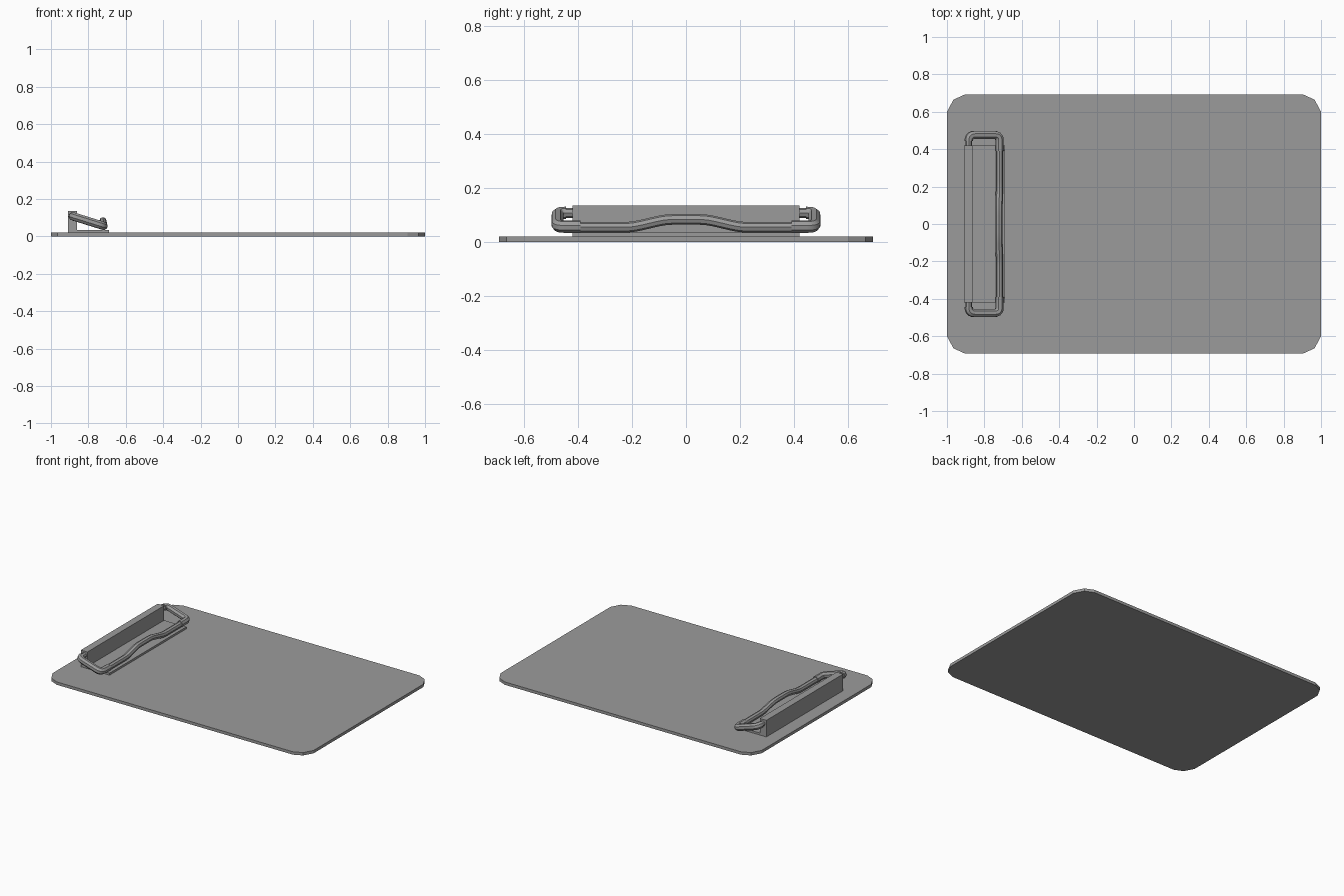
import bpy
import bmesh
from mathutils import Vector

if "Cube" in bpy.data.objects:
    bpy.data.objects.remove(bpy.data.objects["Cube"], do_unlink=True)

grey = bpy.data.materials.new("mid grey")
grey.use_nodes = True
grey.diffuse_color = (0.33, 0.33, 0.33, 1)
grey.node_tree.nodes["Principled BSDF"].inputs["Base Color"].default_value = (0.33, 0.33, 0.33, 1)


def extrude_profile(name, points, direction):
    """Solid made by sweeping a closed profile along a direction."""
    bm = bmesh.new()
    face = bm.faces.new([bm.verts.new(p) for p in points])
    result = bmesh.ops.extrude_face_region(bm, geom=[face])
    moved = [v for v in result["geom"] if isinstance(v, bmesh.types.BMVert)]
    bmesh.ops.translate(bm, verts=moved, vec=direction)
    bmesh.ops.recalc_face_normals(bm, faces=bm.faces)
    mesh = bpy.data.meshes.new(name)
    bm.to_mesh(mesh)
    bm.free()
    mesh.materials.append(grey)
    obj = bpy.data.objects.new(name, mesh)
    bpy.context.collection.objects.link(obj)
    return obj


def round_path(points, radius, steps=5):
    """Replace each inner corner of a path with a small quadratic bend."""
    pts = [Vector(p) for p in points]
    path = [pts[0]]
    for a, b, c in zip(pts, pts[1:], pts[2:]):
        start = b + (a - b).normalized() * radius
        end = b + (c - b).normalized() * radius
        for i in range(steps + 1):
            t = i / steps
            path.append(start * (1 - t) ** 2 + b * 2 * t * (1 - t) + end * t ** 2)
    return path + [pts[-1]]


def wire(name, path, radius):
    """Round wire along a path, turned into a smooth mesh."""
    curve = bpy.data.curves.new(name, "CURVE")
    curve.dimensions = "3D"
    curve.bevel_depth = radius
    curve.bevel_resolution = 2
    curve.use_fill_caps = True
    spline = curve.splines.new("POLY")
    spline.points.add(len(path) - 1)
    for point, co in zip(spline.points, path):
        point.co = (*co, 1)
    curve.materials.append(grey)
    obj = bpy.data.objects.new(name, curve)
    bpy.context.collection.objects.link(obj)
    bpy.ops.object.select_all(action="DESELECT")
    obj.select_set(True)
    bpy.context.view_layer.objects.active = obj
    bpy.ops.object.convert(target="MESH")
    bpy.ops.object.shade_smooth_by_angle()


# Board with clipped corners
corner = [(1, 0.6), (0.965, 0.665), (0.905, 0.692)]
outline = []
for sx, sy in ((1, 1), (-1, 1), (-1, -1), (1, -1)):
    part = [(x * sx, y * sy, 0) for x, y in corner]
    outline += part if sx * sy > 0 else part[::-1]
extrude_profile("board", outline, (0, 0, 0.02))

# Clip bracket: upright back with a thin foot
bracket = [(-0.91, 0.018), (-0.69, 0.018), (-0.69, 0.034),
           (-0.86, 0.034), (-0.86, 0.135), (-0.91, 0.135)]
extrude_profile("clip_bracket", [(x, -0.42, z) for x, z in bracket], (0, 0.84, 0))

# Wire side arms, hinged in the bracket
for side, s in (("left", 1), ("right", -1)):
    arm = [(-0.883, 0.445, 0.107), (-0.883, 0.476, 0.107),
           (-0.719, 0.476, 0.056), (-0.719, 0.39, 0.056)]
    path = round_path([(x, y * s, z) for x, y, z in arm], 0.03)
    wire(f"{side}_wire_arm", path, 0.023)
    wire(f"{side}_hinge_pin", [(-0.883, 0.40 * s, 0.107), (-0.883, 0.46 * s, 0.107)], 0.018)

# Clamping bar with a raised finger grip in the middle
half = [(-0.719, 0.40, 0.054), (-0.719, 0.20, 0.054), (-0.722, 0.075, 0.083)]
bar = half + [(x, -y, z) for x, y, z in reversed(half)]
wire("clamp_bar", round_path(bar, 0.03, 3), 0.0195)
